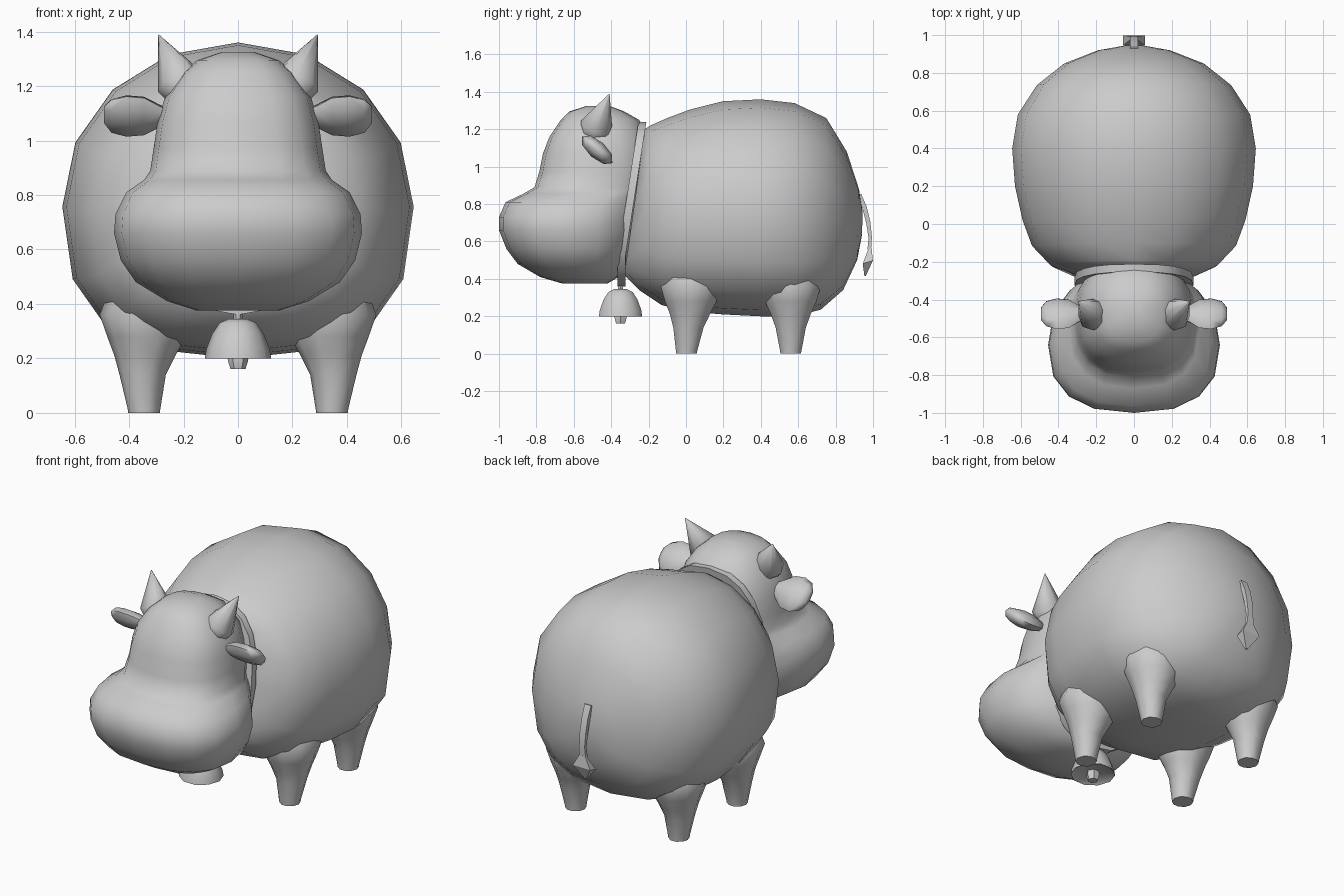
import bpy, bmesh, math
from mathutils import Vector

if "Cube" in bpy.data.objects:
    bpy.data.objects.remove(bpy.data.objects["Cube"])


def loft(name, rings, closed=False, angle=60):
    """Skin a list of equal-length point rings; cap the ends unless closed."""
    bm = bmesh.new()
    vs = [[bm.verts.new(p) for p in r] for r in rings]
    n, m = len(vs[0]), len(vs)
    for i in range(m if closed else m - 1):
        a, b = vs[i], vs[(i + 1) % m]
        for j in range(n):
            k = (j + 1) % n
            bm.faces.new((a[j], a[k], b[k], b[j]))
    if not closed:
        for ring in (vs[0], vs[-1]):
            bm.faces.new(ring)
    bmesh.ops.recalc_face_normals(bm, faces=bm.faces)
    me = bpy.data.meshes.new(name)
    bm.to_mesh(me)
    bm.free()
    ob = bpy.data.objects.new(name, me)
    bpy.context.collection.objects.link(ob)
    bpy.ops.object.select_all(action='DESELECT')
    ob.select_set(True)
    bpy.context.view_layer.objects.active = ob
    bpy.ops.object.shade_smooth_by_angle(angle=math.radians(angle))
    return ob


def mirror(ob):
    mod = ob.modifiers.new("mirror", 'MIRROR')
    mod.use_mirror_merge = False


def unit_ring(n, e=2.0, e_low=None):
    """Superellipse points of radius 1; the lower half may be squarer."""
    out = []
    for i in range(n):
        a = 2 * math.pi * i / n
        c, s = math.cos(a), math.sin(a)
        p = 2 / (e_low if e_low and s < 0 else e)
        out.append((math.copysign(abs(c) ** p, c), math.copysign(abs(s) ** p, s)))
    return out


# Body: upright rings along y (y top, y bottom, z top, z bottom, half width)
body = [(-.22, -.33, 1.20, .42, .28), (-.19, -.25, 1.22, .34, .44),
        (-.10, -.13, 1.26, .26, .54), (.02, .02, 1.305, .225, .59),
        (.20, .20, 1.35, .21, .63), (.40, .40, 1.36, .20, .645),
        (.58, .58, 1.34, .20, .615), (.75, .72, 1.26, .235, .515),
        (.86, .84, 1.08, .34, .37), (.925, .915, .88, .50, .19),
        (.945, .94, .75, .63, .06)]
rings = []
for yt, yb, zt, zb, hw in body:
    zc = zb + .48 * (zt - zb)
    ring = []
    for x, z in unit_ring(16, 2.05, 2.6):
        zz = zc + z * ((zt - zc) if z > 0 else (zc - zb))
        t = (zz - zb) / (zt - zb)
        ring.append((x * hw, yb + (yt - yb) * t, zz))
    rings.append(ring)
loft("body", rings)

# Legs: stacked rings (z, x centre, y shift, radius)
leg = [(0, .345, 0, .058), (.015, .345, 0, .060), (.14, .35, .01, .085),
       (.21, .342, .018, .112), (.28, .335, .022, .145), (.36, .34, .022, .168),
       (.42, .33, .02, .155)]
for name, yc, k in (("front_leg", .003, 1), ("rear_leg", .56, 0)):
    mirror(loft(name, [[(cx + r * x, yc + k * dy + r * y, z)
                        for x, y in unit_ring(10)]
                       for z, cx, dy, r in leg]))

# Head: stacked rings (z, half width, y front, y widest, y back)
head = [(.375, .15, -.66, -.55, -.42), (.41, .26, -.78, -.57, -.36),
        (.48, .375, -.90, -.60, -.31), (.56, .43, -.96, -.63, -.28),
        (.66, .455, -1.0, -.64, -.25), (.73, .45, -1.0, -.64, -.25),
        (.81, .41, -.965, -.62, -.22), (.855, .345, -.87, -.56, -.18),
        (.89, .322, -.81, -.52, -.17), (.97, .31, -.785, -.48, -.17),
        (1.07, .295, -.765, -.48, -.18), (1.16, .268, -.73, -.48, -.20),
        (1.25, .205, -.67, -.48, -.25), (1.295, .15, -.625, -.47, -.33),
        (1.325, .06, -.53, -.46, -.41)]
rings = []
for z, hw, yf, yc, yb in head:
    rings.append([(x * hw, yc + y * ((yb - yc) if y > 0 else (yc - yf)), z)
                  for x, y in unit_ring(16, 2.35, 2.5)])
loft("head", rings)

# Horns: six-sided cones
base, tip = Vector((.212, -.478, 1.215)), Vector((.292, -.41, 1.388))
axis = (tip - base).normalized()
u = axis.orthogonal().normalized()
v = axis.cross(u)
length = (tip - base).length
mirror(loft("horn", [[base + axis * d + (u * a + v * b) * r
                      for a, b in unit_ring(8)]
                     for d, r in ((-.04, .075), (.0, .09), (length, .002))], angle=70))

# Ears: flattened, tilted rings along x (x, z centre, half length, half thickness)
ear = [(.24, 1.085, .03, .02), (.29, 1.09, .055, .032), (.345, 1.09, .10, .045),
       (.41, 1.09, .108, .048), (.465, 1.09, .088, .038), (.492, 1.095, .045, .018)]
along, thick = Vector((0, .75, -.66)), Vector((0, .66, .75))
mirror(loft("ear", [[Vector((x, -.475, z)) + along * a * l + thick * b * t
                     for a, b in unit_ring(8)] for x, z, l, t in ear]))


# Collar: a band that follows the sloping neck
def collar_y(z):
    return -.345 + .112 * max(0, (z - .52) / .72)


rings = []
for x, z in unit_ring(20, 2.5, 2.2):
    ring = []
    for r, dy in ((1, -.021), (1, .021), (.88, .021), (.88, -.021)):
        zz = .80 + z * .44 * r
        ring.append((x * .315 * r, collar_y(zz) + dy, zz))
    rings.append(ring)
loft("collar", rings, closed=True, angle=40)

# Bell, clapper and hanger: turned profiles of (radius, z)
turned = {"bell": (10, [(.10, .215), (.122, .20), (.116, .235), (.095, .29),
                        (.068, .33), (.035, .345)]),
          "bell_clapper": (6, [(.028, .162), (.038, .195), (.03, .23)]),
          "bell_hanger": (6, [(.016, .34), (.016, .37)])}
for name, (n, profile) in turned.items():
    loft(name, [[(r * x, -.35 + r * y, z) for x, y in unit_ring(n)]
                for r, z in profile], angle=45)

# Tail: thin square strip with a diamond tuft (y, z, half width, half depth)
tail = [(.925, .85, .022, .012), (.955, .78, .02, .012), (.975, .70, .02, .011),
        (.985, .62, .018, .009), (.98, .56, .022, .010)]
tuft = [(.984, .565, .02, .008), (.972, .49, .058, .027), (.958, .415, .006, .004)]
for name, pts in (("tail", tail), ("tail_tuft", tuft)):
    loft(name, [[(sx * w, y + sy * d, z + sy * d * .3)
                 for sx, sy in ((-1, -1), (1, -1), (1, 1), (-1, 1))]
                for y, z, w, d in pts], angle=30)
